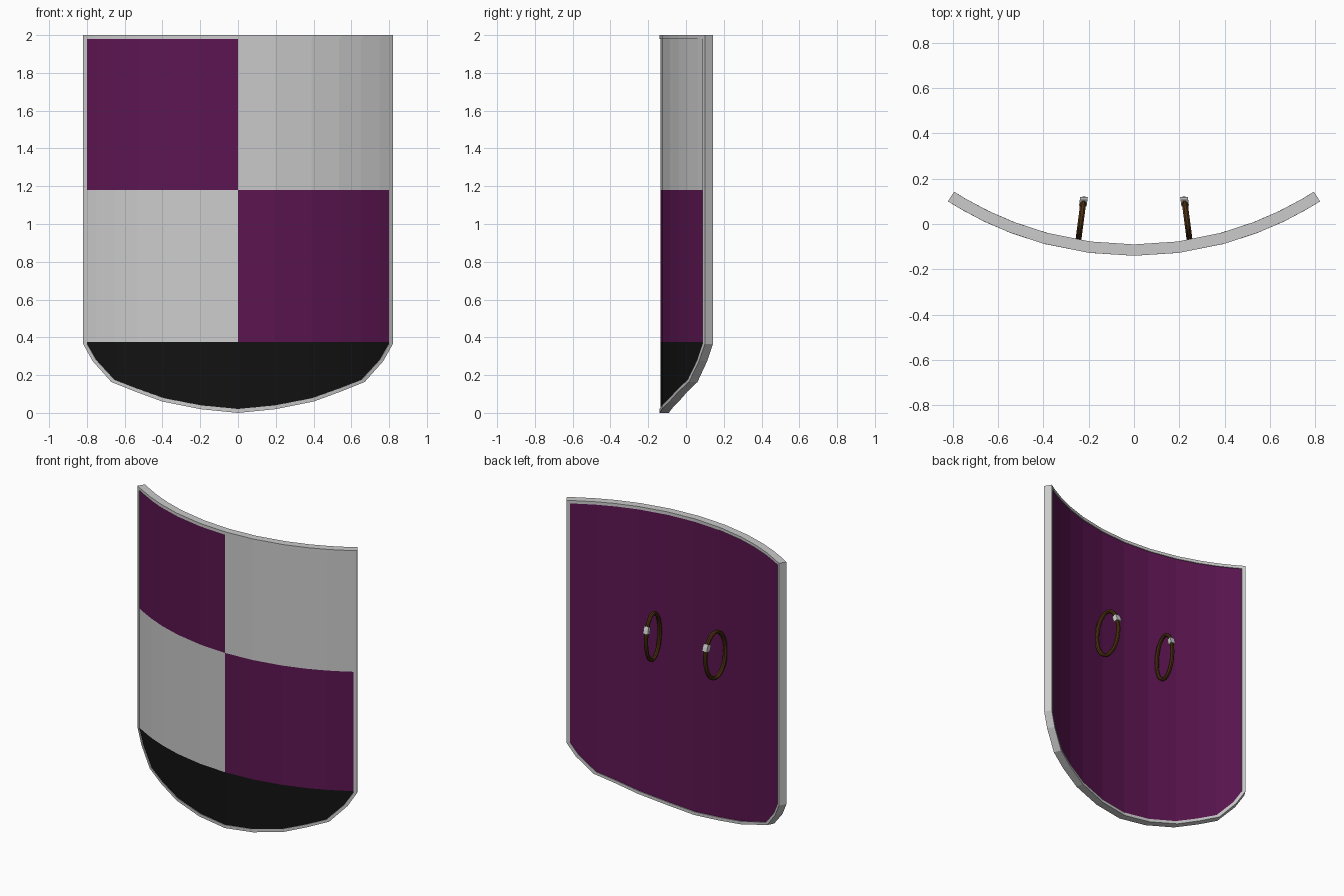
import bpy, bmesh
from math import sin, cos, asin, sqrt, pi, radians

if "Cube" in bpy.data.objects:
    bpy.data.objects.remove(bpy.data.objects["Cube"])

R, CY = 1.52, 1.38            # front radius of the curved shield and its centre
R_BACK = 1.47
Z_SPLIT, Z_MID = 0.375, 1.18  # heights of the colour boundaries

# half of the bottom outline (x, z), mirrored into a full outline
half = [(0, 0), (0.2, 0.02), (0.4, 0.06), (0.55, 0.115), (0.67, 0.163),
        (0.77, 0.275), (0.82, 0.365)]
bottom = [(-x, z) for x, z in reversed(half[1:])] + half


def material(name, color):
    m = bpy.data.materials.new(name)
    m.diffuse_color = (*color, 1)
    m.use_nodes = True
    m.node_tree.nodes["Principled BSDF"].inputs["Base Color"].default_value = m.diffuse_color
    return m


GREY = material("grey", (0.8, 0.8, 0.8))
PURPLE = material("purple", (0.107, 0.0075, 0.083))
BLACK = material("black", (0.006, 0.006, 0.006))
BROWN = material("brown", (0.075, 0.03, 0.006))


def bend(u, z, r):
    """Wrap a flat outline point onto the cylinder of radius r."""
    a = asin(u / R)
    return (r * sin(a), CY - r * cos(a), z)


def add_object(name, bm, mats, fix_normals=True):
    if fix_normals:
        bmesh.ops.recalc_face_normals(bm, faces=bm.faces)
    me = bpy.data.meshes.new(name)
    bm.to_mesh(me)
    bm.free()
    for m in mats:
        me.materials.append(m)
    ob = bpy.data.objects.new(name, me)
    bpy.context.collection.objects.link(ob)
    return ob


def skin(name, sections, closed, mats):
    """Join closed cross-sections into a tube, looped or capped."""
    bm = bmesh.new()
    rows = [[bm.verts.new(p) for p in s] for s in sections]
    n, k = len(rows), len(rows[0])
    for i in range(n if closed else n - 1):
        a, b = rows[i], rows[(i + 1) % n]
        for j in range(k):
            bm.faces.new((a[j], a[(j + 1) % k], b[(j + 1) % k], b[j]))
    if not closed:
        bm.faces.new(rows[0])
        bm.faces.new(rows[-1])
    return add_object(name, bm, mats)


def inset(u, z):
    return u * 0.976, Z_SPLIT + (z - Z_SPLIT) * 0.944


# rim: rectangular section running round the whole outline
outer = bottom + [(u, 2.0) for u, z in reversed(bottom)]
inner = [inset(u, z) for u, z in bottom]
inner += [(u, 1.98) for u, z in reversed(inner)]
skin("rim", [[bend(*o, R), bend(*o, R_BACK), bend(*i, R_BACK), bend(*i, R)]
             for o, i in zip(outer, inner)], True, [])

# panel: quartered front sheet and plain back sheet
bm = bmesh.new()
cols = [inset(u, z) for u, z in bottom]
for r, front in ((R - 0.004, True), (R_BACK + 0.006, False)):
    grid = [[bm.verts.new(bend(u, z, r)) for z in (zb, Z_SPLIT, Z_MID, 1.98)]
            for u, zb in cols]
    for i in range(len(grid) - 1):
        right = i >= len(grid) // 2
        for j in range(3):
            q = [grid[i][j], grid[i + 1][j], grid[i + 1][j + 1], grid[i][j + 1]]
            f = bm.faces.new(q if front else q[::-1])
            if not front:
                f.material_index = 1
            elif j == 0:
                f.material_index = 2
            else:
                f.material_index = 1 if right == (j == 1) else 0
add_object("panel", bm, [GREY, PURPLE, BLACK], False)


def oval(side, angles, w, t, sides):
    """Sections along an upright oval loop leaning toward the centre."""
    a, b, cy, cz = 0.09, 0.155, 0.02, 1.185
    out = []
    for th in angles:
        ny, nz = cos(th) / a, sin(th) / b
        d = sqrt(ny * ny + nz * nz)
        sec = []
        for k in range(sides):
            ph = 2 * pi * (k + 0.5) / sides
            off = t * cos(ph)
            y = cy + a * cos(th) + off * ny / d
            z = cz + b * sin(th) + off * nz / d
            x = 0.245 - 0.13 * (y + 0.07) + w * sin(ph)
            sec.append((side * x, y, z))
        out.append(sec)
    return out


# arm loops with a metal clasp on each
for side, tag in ((-1, "left"), (1, "right")):
    loop = [2 * pi * i / 32 for i in range(32)]
    skin("arm_loop_" + tag, oval(side, loop, 0.014, 0.013, 8), True, [BROWN])
    clasp = [radians(d) for d in (20, 29, 38)]
    skin("clasp_" + tag, oval(side, clasp, 0.024, 0.022, 4), False, [GREY])
